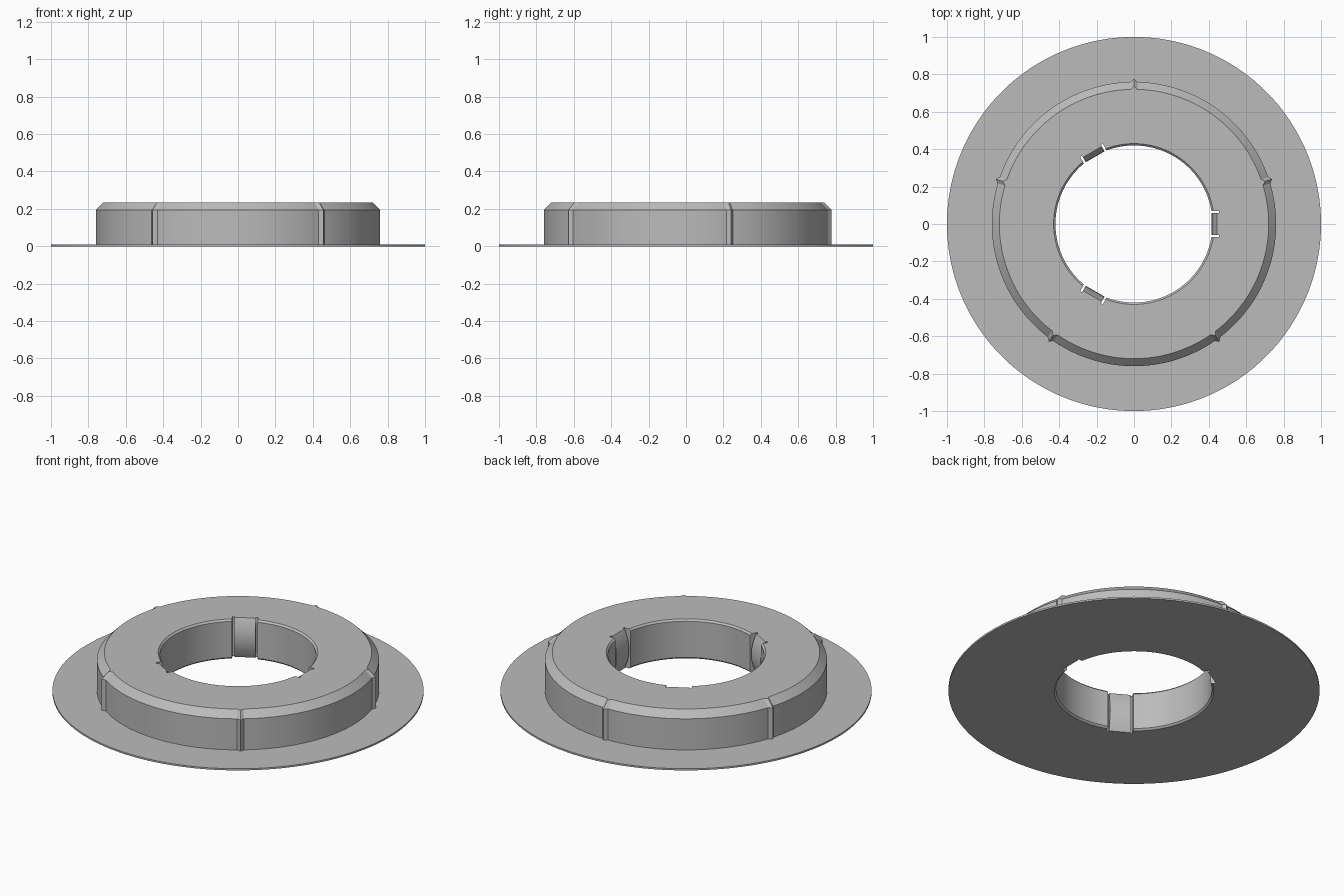
import bpy, bmesh, math

if "Cube" in bpy.data.objects:
    bpy.data.objects.remove(bpy.data.objects["Cube"])

HEIGHT = 0.235
RIDGES = [math.radians(18 + 72 * k) for k in range(5)]

mat = bpy.data.materials.new("plain_grey")
mat.diffuse_color = (0.5, 0.5, 0.5, 1)
mat.use_nodes = True
mat.node_tree.nodes["Principled BSDF"].inputs["Base Color"].default_value = mat.diffuse_color


def outer_points(radius, bump):
    """Circle outline with five small pointed ridges."""
    pts = []
    for d in range(0, 360, 2):
        samples = [(d, 0)]
        if d % 72 == 18:
            samples = [(d - 1.4, 0), (d, bump), (d + 1.4, 0)]
        for a, extra in samples:
            a = math.radians(a)
            pts.append(((radius + extra) * math.cos(a), (radius + extra) * math.sin(a)))
    return pts


def inner_points(z):
    """Bore outline with three bulged spring tabs, each between two slots."""
    edge = min(z, HEIGHT - z)
    r = 0.42 + max(0, 0.01 - edge)
    u = (z - HEIGHT / 2) / (HEIGHT / 2)
    tab = 0.415 + 0.03 * u * u
    a0 = math.asin(0.07 / r)
    rim = r * math.cos(a0)
    local = [(rim, -0.07), (0.455, -0.07), (0.455, -0.058), (tab, -0.058),
             (tab, 0.058), (0.455, 0.058), (0.455, 0.07), (rim, 0.07)]
    steps = 40
    for i in range(1, steps):
        a = a0 + (math.radians(120) - 2 * a0) * i / steps
        local.append((r * math.cos(a), r * math.sin(a)))
    pts = []
    for k in range(3):
        c, s = math.cos(math.radians(120 * k)), math.sin(math.radians(120 * k))
        pts += [(x * c - y * s, x * s + y * c) for x, y in local]
    return pts


bm = bmesh.new()


def add_loop(pts, z):
    return [bm.verts.new((x, y, z)) for x, y in pts]


def skin(loops):
    for a, b in zip(loops, loops[1:]):
        n = len(a)
        for i in range(n):
            j = (i + 1) % n
            bm.faces.new((a[i], a[j], b[j], b[i]))


def loop_edges(loop):
    return [bm.edges.get((loop[i - 1], loop[i])) for i in range(len(loop))]


# thin flange, ridged hub wall and its chamfer
outer = [add_loop(outer_points(r, b), z) for r, b, z in (
    (1.0, 0, 0), (1.0, 0, 0.01), (0.76, 0.017, 0.01),
    (0.76, 0.017, 0.195), (0.72, 0.017, HEIGHT))]
skin(outer)

# bore with chamfered rims, slots and tabs
levels = (0, 0.01, 0.045, 0.08, HEIGHT / 2, 0.155, 0.19, 0.225, HEIGHT)
inner = [add_loop(inner_points(z), z) for z in levels]
skin(inner)

# flat underside and top
for k, nz in ((0, -1), (-1, 1)):
    bmesh.ops.triangle_fill(bm, use_beauty=True, normal=(0, 0, nz),
                            edges=loop_edges(outer[k]) + loop_edges(inner[k]))
bmesh.ops.recalc_face_normals(bm, faces=bm.faces[:])

mesh = bpy.data.meshes.new("flanged_collar")
bm.to_mesh(mesh)
bm.free()
mesh.materials.append(mat)
obj = bpy.data.objects.new("flanged_collar", mesh)
bpy.context.collection.objects.link(obj)
bpy.context.view_layer.objects.active = obj
obj.select_set(True)
bpy.ops.object.shade_smooth_by_angle(angle=math.radians(20))
